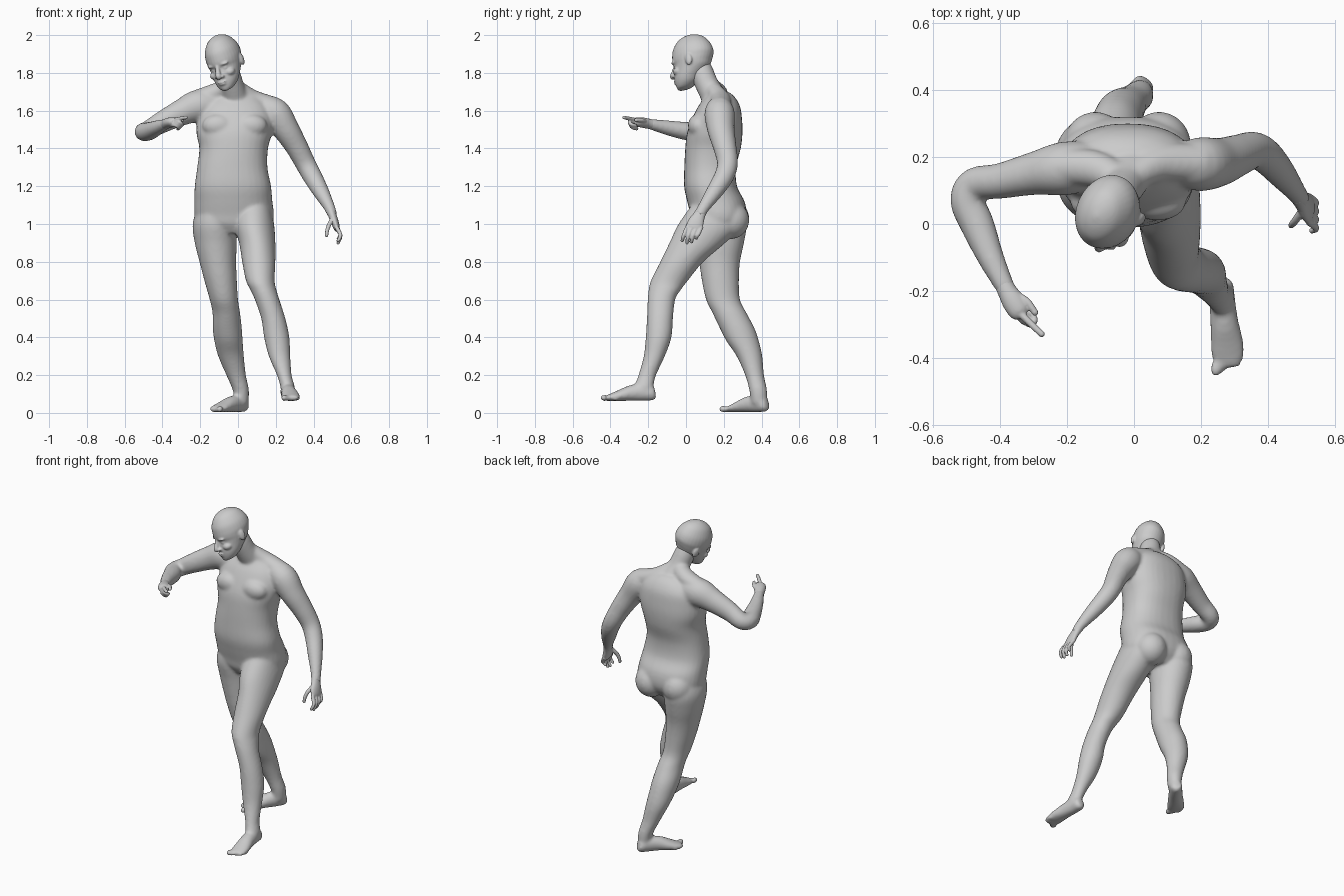
import bpy, bmesh, math
from mathutils import Vector, Matrix


def spline(rows, k=5):
    """Catmull-Rom resampling of centre + radius rows."""
    out = []
    for i in range(len(rows) - 1):
        p0, p1 = rows[max(i - 1, 0)], rows[i]
        p2, p3 = rows[i + 1], rows[min(i + 2, len(rows) - 1)]
        for s in range(k):
            t = s / k
            out.append([0.5 * (2 * b + (c - a) * t + (2 * a - 5 * b + 4 * c - d) * t * t
                               + (3 * b - a - 3 * c + d) * t ** 3)
                        for a, b, c, d in zip(p0, p1, p2, p3)])
    return out + [list(rows[-1])]


def loft(bm, rows, ref=None, p=2.0, n=32):
    """Skin ellipses (x, y, z, ra, rb); level rings if ref is None, else square to the path."""
    pts = spline(rows)
    rings = []
    for i, (x, y, z, a, b) in enumerate(pts):
        u, v = Vector((1, 0, 0)), Vector((0, 1, 0))
        if ref:
            t = Vector(pts[min(i + 1, len(pts) - 1)][:3]) - Vector(pts[max(i - 1, 0)][:3])
            t.normalize()
            u = Vector(ref).cross(t).normalized()
            v = t.cross(u)
        ring = []
        for j in range(n):
            c, s = math.cos(math.tau * j / n), math.sin(math.tau * j / n)
            c = math.copysign(abs(c) ** (2 / p), c)
            s = math.copysign(abs(s) ** (2 / p), s)
            ring.append(bm.verts.new(Vector((x, y, z)) + u * c * a + v * s * b))
        rings.append(ring)
    for r, q in zip(rings, rings[1:]):
        for j in range(n):
            bm.faces.new((r[j], r[(j + 1) % n], q[(j + 1) % n], q[j]))
    bm.faces.new(rings[0][::-1])
    bm.faces.new(rings[-1])


def blob(bm, c, r):
    m = Matrix.Translation(c) @ Matrix.Diagonal((*r, 1))
    bmesh.ops.create_uvsphere(bm, u_segments=24, v_segments=16, radius=1, matrix=m)


def finger(bm, pts, r=0.0115, ref=(0.9, 0.1, 0.5)):
    loft(bm, [(*q, r * (1 - 0.08 * i), r * (1 - 0.08 * i)) for i, q in enumerate(pts)], ref, n=14)
    e = r * (1 - 0.08 * (len(pts) - 1))
    blob(bm, pts[-1], (e, e, e))


def foot(bm, heel, toe, sole, side):
    """Heel-to-toe loft plus five toes; rows are (along, out, height, half width, half height)."""
    h = Vector((*heel, sole))
    d = Vector((*toe, sole)) - h
    d.normalize()
    out = Vector((-d.y, d.x, 0)) * side
    rows = [(0, 0, .037, .012, .015), (.012, 0, .037, .032, .034), (.06, 0, .047, .038, .046),
            (.13, .005, .043, .042, .042), (.19, .012, .03, .049, .03), (.235, .013, .021, .049, .02),
            (.262, .008, .016, .038, .014)]
    loft(bm, [(*(h + d * t + out * o + Vector((0, 0, z))), a, b) for t, o, z, a, b in rows], (0, 0, 1))
    for i in range(5):
        r = .018 if i == 0 else .013 - .0005 * i
        q = h + d * (.272 - .004 * i * i * .9) + out * (-.022 + .0185 * i) + Vector((0, 0, r))
        blob(bm, q, (r, r * 1.3, r))


def finish(name, bm, voxel, smooth, matrix=None):
    bmesh.ops.recalc_face_normals(bm, faces=bm.faces)
    if matrix:
        bm.transform(matrix)
    me = bpy.data.meshes.new(name)
    bm.to_mesh(me)
    bm.free()
    ob = bpy.data.objects.new(name, me)
    bpy.context.collection.objects.link(ob)
    m = ob.modifiers.new("fuse", 'REMESH')
    m.mode, m.voxel_size, m.use_smooth_shade = 'VOXEL', voxel, True
    m = ob.modifiers.new("soften", 'SMOOTH')
    m.factor, m.iterations = 0.5, smooth


# --- Body ---
bm = bmesh.new()
# torso
loft(bm, [(-.02, .165, .95, .11, .10), (-.02, .17, 1.0, .195, .135), (-.02, .172, 1.05, .21, .148),
          (-.025, .158, 1.12, .207, .152), (-.027, .13, 1.2, .202, .14), (-.03, .128, 1.3, .186, .137),
          (-.023, .143, 1.4, .182, .147), (-.02, .152, 1.48, .20, .147), (-.015, .163, 1.55, .2, .134),
          (-.015, .175, 1.62, .18, .112), (-.012, .18, 1.67, .13, .08), (-.01, .17, 1.70, .07, .055)], p=2.3)
for x in (-.105, .07):
    blob(bm, (x, .065, 1.52), (.085, .055, .062))        # chest
for x, z in ((-.115, 1.03), (.075, 1.02)):
    blob(bm, (x, .235, z), (.095, .1, .1))               # seat
# neck and shoulder slopes
loft(bm, [(.0, .18, 1.60, .085, .08), (-.012, .155, 1.66, .073, .07), (-.03, .115, 1.73, .062, .062),
          (-.05, .085, 1.80, .06, .062), (-.06, .07, 1.85, .05, .055)], (0, 1, 0))
loft(bm, [(-.04, .13, 1.73, .045, .045), (-.12, .165, 1.695, .055, .05), (-.23, .17, 1.65, .055, .055)], (0, 0, 1))
loft(bm, [(.0, .14, 1.72, .04, .04), (.08, .18, 1.66, .055, .05), (.2, .18, 1.61, .06, .06)], (0, 0, 1))

# right arm, raised and bent forward
loft(bm, [(-.12, .175, 1.62, .07, .08), (-.21, .165, 1.625, .08, .086), (-.30, .15, 1.59, .064, .07),
          (-.40, .128, 1.54, .053, .058), (-.475, .118, 1.497, .05, .05), (-.497, .07, 1.488, .051, .049),
          (-.468, 0, 1.492, .051, .048), (-.427, -.1, 1.51, .04, .039), (-.388, -.18, 1.527, .03, .029),
          (-.378, -.2, 1.531, .028, .027)], (0, 0, 1))
# left arm, hanging out
loft(bm, [(.13, .175, 1.62, .06, .06), (.195, .178, 1.585, .082, .08), (.255, .185, 1.50, .07, .072),
          (.31, .205, 1.41, .06, .062), (.357, .22, 1.32, .054, .055), (.395, .2, 1.25, .051, .052),
          (.44, .15, 1.17, .043, .044), (.483, .095, 1.09, .03, .032), (.5, .07, 1.045, .026, .03)], (0, 1, 0))

# right leg, trailing
loft(bm, [(-.12, .17, 1.10, .09, .12), (-.125, .18, 1.0, .115, .14), (-.118, .182, .9, .111, .125),
          (-.107, .178, .8, .097, .108), (-.092, .182, .7, .086, .098), (-.075, .196, .6, .075, .09),
          (-.062, .23, .53, .073, .09), (-.057, .27, .45, .077, .092), (-.05, .30, .38, .075, .086),
          (-.037, .336, .3, .068, .068), (-.01, .363, .2, .052, .05), (.015, .382, .12, .043, .047),
          (.02, .388, .05, .035, .042)])
# left leg, stepping forward
loft(bm, [(.08, .15, 1.10, .09, .12), (.085, .13, 1.0, .106, .17), (.102, .06, .9, .096, .148),
          (.11, -.022, .8, .088, .114), (.118, -.088, .7, .076, .098), (.135, -.113, .65, .069, .085),
          (.154, -.13, .6, .065, .073), (.187, -.138, .5, .064, .069), (.205, -.145, .4, .067, .068),
          (.22, -.168, .3, .057, .056), (.245, -.205, .2, .039, .047), (.262, -.222, .14, .038, .05),
          (.265, -.215, .1, .033, .042)])
foot(bm, (.262, -.16), (.266, -.45), .062, 1)
foot(bm, (.04, .432), (-.122, .198), .002, -1)
finish("body", bm, .009, 8)

# --- Head, built upright then turned, bowed and tilted ---
bm = bmesh.new()
loft(bm, [(0, .008, .129, .006, .008), (0, .008, .12, .034, .044), (0, .008, .1, .06, .078),
          (0, .008, .06, .084, .106), (0, .008, .02, .092, .115), (0, .003, -.01, .09, .111),
          (0, .001, -.033, .086, .101), (0, -.01, -.06, .079, .097), (0, -.035, -.1, .068, .076),
          (0, -.05, -.128, .054, .06), (0, -.066, -.148, .034, .038), (0, -.07, -.155, .012, .012)])
loft(bm, [(0, -.098, -.012, .01, .012), (0, -.112, -.04, .012, .012), (0, -.127, -.068, .015, .014),
          (0, -.118, -.08, .01, .008)], (0, 1, 0), n=16)     # nose
blob(bm, (0, -.105, -.103), (.027, .016, .006))              # upper lip
blob(bm, (0, -.103, -.115), (.023, .016, .007))              # lower lip
blob(bm, (0, -.088, -.141), (.026, .02, .016))               # chin
for s in (-1, 1):
    blob(bm, (s * .017, -.112, -.073), (.01, .013, .009))    # nostril
    blob(bm, (s * .032, -.088, -.012), (.03, .017, .009))    # brow
    blob(bm, (s * .034, -.081, -.036), (.015, .015, .01))    # eye
    blob(bm, (s * .045, -.068, -.065), (.028, .03, .022))    # cheek
    blob(bm, (s * .09, .02, -.03), (.011, .02, .033))        # ear
R = (Matrix.Rotation(math.radians(-24), 4, 'Z') @ Matrix.Rotation(math.radians(15), 4, 'X')
     @ Matrix.Rotation(math.radians(-14), 4, 'Y'))
finish("head", bm, .005, 4, Matrix.Translation((-.076, .032, 1.876)) @ R)

# --- Right hand, index finger pointing ---
bm = bmesh.new()
loft(bm, [(-.4, -.155, 1.522, .026, .026), (-.378, -.2, 1.531, .029, .027), (-.36, -.23, 1.537, .034, .027),
          (-.342, -.258, 1.54, .033, .025), (-.332, -.272, 1.54, .024, .017)], (0, 0, 1))
up = (.3, -.2, 1)
finger(bm, [(-.35, -.255, 1.548), (-.31, -.295, 1.557), (-.275, -.328, 1.564)], ref=up)
for i in range(3):
    o = Vector((-.008 * i, .004 * i, -.009 * i))
    finger(bm, [Vector(q) + o for q in ((-.34, -.26, 1.543), (-.313, -.298, 1.54),
                                        (-.296, -.288, 1.527), (-.303, -.268, 1.522))], ref=(1, 1, 0))
finger(bm, [(-.355, -.21, 1.538), (-.32, -.23, 1.548), (-.295, -.264, 1.55)], .012, up)
finish("right_hand", bm, .004, 3)

# --- Left hand, relaxed ---
bm = bmesh.new()
loft(bm, [(.488, .088, 1.08, .026, .029), (.5, .07, 1.045, .022, .032), (.513, .053, 1.01, .02, .042),
          (.522, .042, .98, .017, .043), (.525, .038, .968, .011, .036)], (0, 1, 0))
for i, tip in enumerate((.912, .9, .905, .925)):
    y = .004 + .025 * i
    finger(bm, [(.52, y + .003, .985), (.54, y - .012, .95), (.541, y - .02, (.95 + tip) / 2), (.53, y - .024, tip)],
           ref=(0, 1, 0))
finger(bm, [(.502, .04, 1.03), (.482, .012, .995), (.472, .0, .965), (.469, -.004, .94)], .0125, (0, 1, .2))
finish("left_hand", bm, .004, 3)
